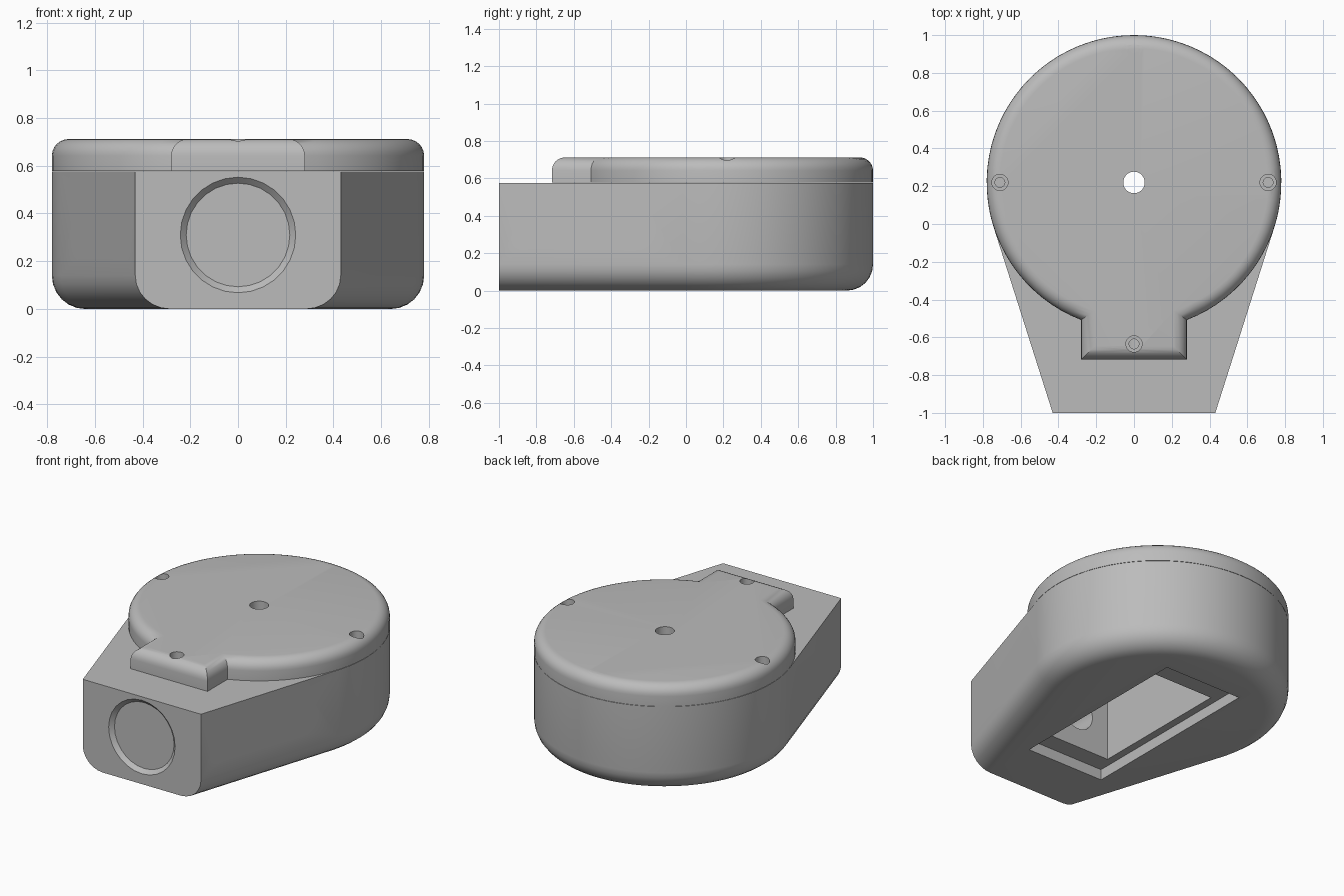
import bpy, bmesh, math
from mathutils import Vector

if "Cube" in bpy.data.objects:
    bpy.data.objects.remove(bpy.data.objects["Cube"], do_unlink=True)

CENTRE_Y, RADIUS = 0.22, 0.78
SEAM, TOP = 0.575, 0.712

grey = bpy.data.materials.new("plain grey")
grey.use_nodes = True
grey.diffuse_color = (0.5, 0.5, 0.5, 1)
grey.node_tree.nodes["Principled BSDF"].inputs["Base Color"].default_value = (0.5, 0.5, 0.5, 1)


def add_object(name, bm):
    bmesh.ops.recalc_face_normals(bm, faces=bm.faces)
    mesh = bpy.data.meshes.new(name)
    bm.to_mesh(mesh)
    bm.free()
    mesh.materials.append(grey)
    obj = bpy.data.objects.new(name, mesh)
    bpy.context.collection.objects.link(obj)
    return obj


def arc(start, end, steps):
    angles = [math.radians(start + (end - start) * i / steps) for i in range(steps + 1)]
    return [(RADIUS * math.cos(a), CENTRE_Y + RADIUS * math.sin(a)) for a in angles]


def rounded_prism(name, outline, low, high, round_z, radius):
    """Extrude an outline and fillet the rim that lies at round_z."""
    bm = bmesh.new()
    face = bm.faces.new([bm.verts.new((x, y, low)) for x, y in outline])
    result = bmesh.ops.extrude_face_region(bm, geom=[face])
    for v in result["geom"]:
        if isinstance(v, bmesh.types.BMVert):
            v.co.z = high
    bmesh.ops.recalc_face_normals(bm, faces=bm.faces)
    rim = [e for e in bm.edges if all(abs(v.co.z - round_z) < 1e-5 for v in e.verts)]
    bmesh.ops.bevel(bm, geom=rim, offset=radius, offset_type="OFFSET", segments=6,
                    profile=0.5, affect="EDGES", clamp_overlap=False)
    return add_object(name, bm)


def box(low, high):
    bm = bmesh.new()
    bmesh.ops.create_cube(bm, size=1)
    for v in bm.verts:
        v.co = [low[i] if v.co[i] < 0 else high[i] for i in range(3)]
    return add_object("cutter", bm)


def rod(start, end, r1, r2=None, sides=28):
    start, end = Vector(start), Vector(end)
    axis = end - start
    bm = bmesh.new()
    bmesh.ops.create_cone(bm, cap_ends=True, segments=sides, radius1=r1,
                          radius2=r1 if r2 is None else r2, depth=axis.length)
    turn = axis.to_track_quat("Z", "Y")
    for v in bm.verts:
        v.co = turn @ v.co + (start + end) / 2
    return add_object("cutter", bm)


def cut(obj, cutters):
    for c in cutters:
        c.hide_render = True
        mod = obj.modifiers.new("cut", "BOOLEAN")
        mod.operation, mod.solver, mod.object = "DIFFERENCE", "EXACT", c
    bpy.context.view_layer.update()
    graph = bpy.context.evaluated_depsgraph_get()
    mesh = bpy.data.meshes.new_from_object(obj.evaluated_get(graph))
    obj.modifiers.clear()
    obj.data = mesh
    for c in cutters:
        bpy.data.objects.remove(c, do_unlink=True)


# Body: round back with tangent sides tapering to a flat front
tangent = -17.7
curve = arc(tangent, 180 - tangent, 56)
body = rounded_prism("body", curve + [(-0.335, -1.3), (0.335, -1.3)], 0, SEAM, 0, 0.14)
cutters = [
    box((-1, -1.5, -0.5), (1, -1, 1)),
    # Front bore with chamfered mouth and a passage to the cavity
    rod((0, -1.1, 0.31), (0, -0.7, 0.31), 0.225),
    rod((0, -1.02, 0.31), (0, -0.975, 0.31), 0.262, 0.217),
    rod((0, -0.8, 0.31), (0, -0.4, 0.31), 0.113),
    # Underside recess and cavity
    box((-0.28, -0.64, -0.1), (0.28, 0.64, 0.07)),
    box((-0.23, -0.52, -0.1), (0.23, 0.44, 0.5)),
    # Shaft hole and cross screw passage
    rod((0, CENTRE_Y, 0.4), (0, CENTRE_Y, 0.7), 0.057),
    rod((-0.8, -0.86, 0.29), (0.8, -0.86, 0.29), 0.042),
]
for side in (-1, 1):
    cutters.append(rod((side * 0.4, -0.86, 0.29), (side * 0.8, -0.86, 0.29), 0.07))
    # Round pocket square to the tapered side
    mouth = Vector((side * 0.656, -0.29, 0.345))
    out = Vector((side * 0.953, -0.304, 0))
    cutters.append(rod(mouth - out * 0.2, mouth + out * 0.2, 0.125))
    # Mounting holes in the recess ledges
    for y in (-0.58, 0.51):
        cutters.append(rod((side * 0.125, y, 0), (side * 0.125, y, 0.25), 0.035))

screws = [(0, 0.93), (-0.71, CENTRE_Y), (0.71, CENTRE_Y), (0, -0.635)]
cutters += [rod((x, y, 0.4), (x, y, 0.7), 0.026) for x, y in screws]
cut(body, cutters)

# Lid: disc with a square front tab
tab = 0.28
corner = math.degrees(math.acos(tab / RADIUS))
outline = arc(-corner, 180 + corner, 72) + [(-tab, -0.717), (tab, -0.717)]
lid = rounded_prism("lid", outline, SEAM + 0.002, TOP, TOP, 0.07)
holes = [rod((0, CENTRE_Y, 0.5), (0, CENTRE_Y, 0.8), 0.057)]
for x, y in screws:
    holes.append(rod((x, y, 0.65), (x, y, 0.8), 0.043))
    holes.append(rod((x, y, 0.5), (x, y, 0.8), 0.026))
cut(lid, holes)

# Smooth the curves, keep the edges crisp
for obj in (body, lid):
    bpy.ops.object.select_all(action="DESELECT")
    obj.select_set(True)
    bpy.context.view_layer.objects.active = obj
    bpy.ops.object.shade_smooth_by_angle(angle=math.radians(30))
